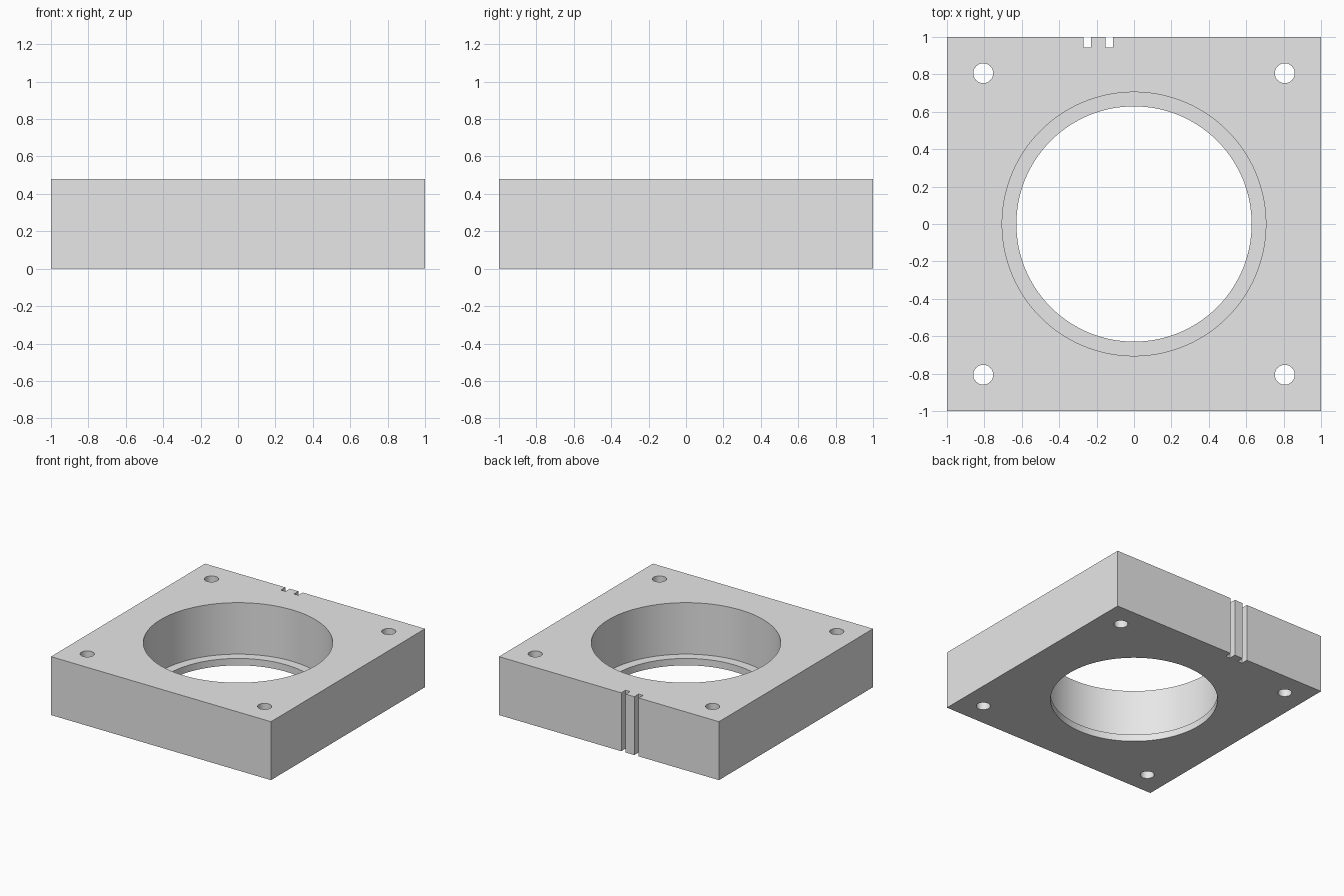
import bpy
import math

HEIGHT = 0.48
LEDGE = 0.057

start = bpy.data.objects.get("Cube")
if start:
    bpy.data.objects.remove(start, do_unlink=True)

grey = bpy.data.materials.new("plain grey")
grey.use_nodes = True
colour = (0.8, 0.8, 0.8, 1)
grey.diffuse_color = colour
grey.node_tree.nodes["Principled BSDF"].inputs["Base Color"].default_value = colour


def box(name, x, y, z):
    """Box from (low, high) ranges on each axis."""
    ranges = (x, y, z)
    bpy.ops.mesh.primitive_cube_add(size=1, location=[sum(r) / 2 for r in ranges])
    ob = bpy.context.object
    ob.name = name
    ob.scale = [r[1] - r[0] for r in ranges]
    bpy.ops.object.transform_apply(location=True, rotation=True, scale=True)
    ob.data.materials.append(grey)
    return ob


def cylinder(name, radius, x, y, low, high, sides):
    bpy.ops.mesh.primitive_cylinder_add(
        vertices=sides, radius=radius, depth=high - low, location=(x, y, (low + high) / 2))
    ob = bpy.context.object
    ob.name = name
    ob.data.materials.append(grey)
    return ob


# Square block
block = box("housing_block", (-1, 1), (-1, 1), (0, HEIGHT))
below, above = -0.1, HEIGHT + 0.1

# Stepped central bore: wide recess above a narrower through hole
cutters = [
    cylinder("recess_cutter", 0.705, 0, 0, LEDGE, above, 128),
    cylinder("bore_cutter", 0.629, 0, 0, below, above, 128),
]

# Four corner screw holes
for sx in (-1, 1):
    for sy in (-1, 1):
        cutters.append(cylinder("screw_hole_cutter", 0.053, sx * 0.806, sy * 0.806,
                                below, above, 48))

# Two vertical cable slots in the back face
for x in (-0.25, -0.132):
    cutters.append(box("slot_cutter", (x - 0.02, x + 0.02), (0.943, 1.1), (below, above)))

# Cut everything out of the block, then discard the cutters
bpy.ops.object.select_all(action="DESELECT")
bpy.context.view_layer.objects.active = block
block.select_set(True)
for cutter in cutters:
    cutter.hide_render = True
    cut = block.modifiers.new("cut", "BOOLEAN")
    cut.operation = "DIFFERENCE"
    cut.solver = "EXACT"
    cut.object = cutter
    bpy.ops.object.modifier_apply(modifier=cut.name)
    bpy.data.objects.remove(cutter, do_unlink=True)

bpy.ops.object.shade_smooth_by_angle(angle=math.radians(30))
